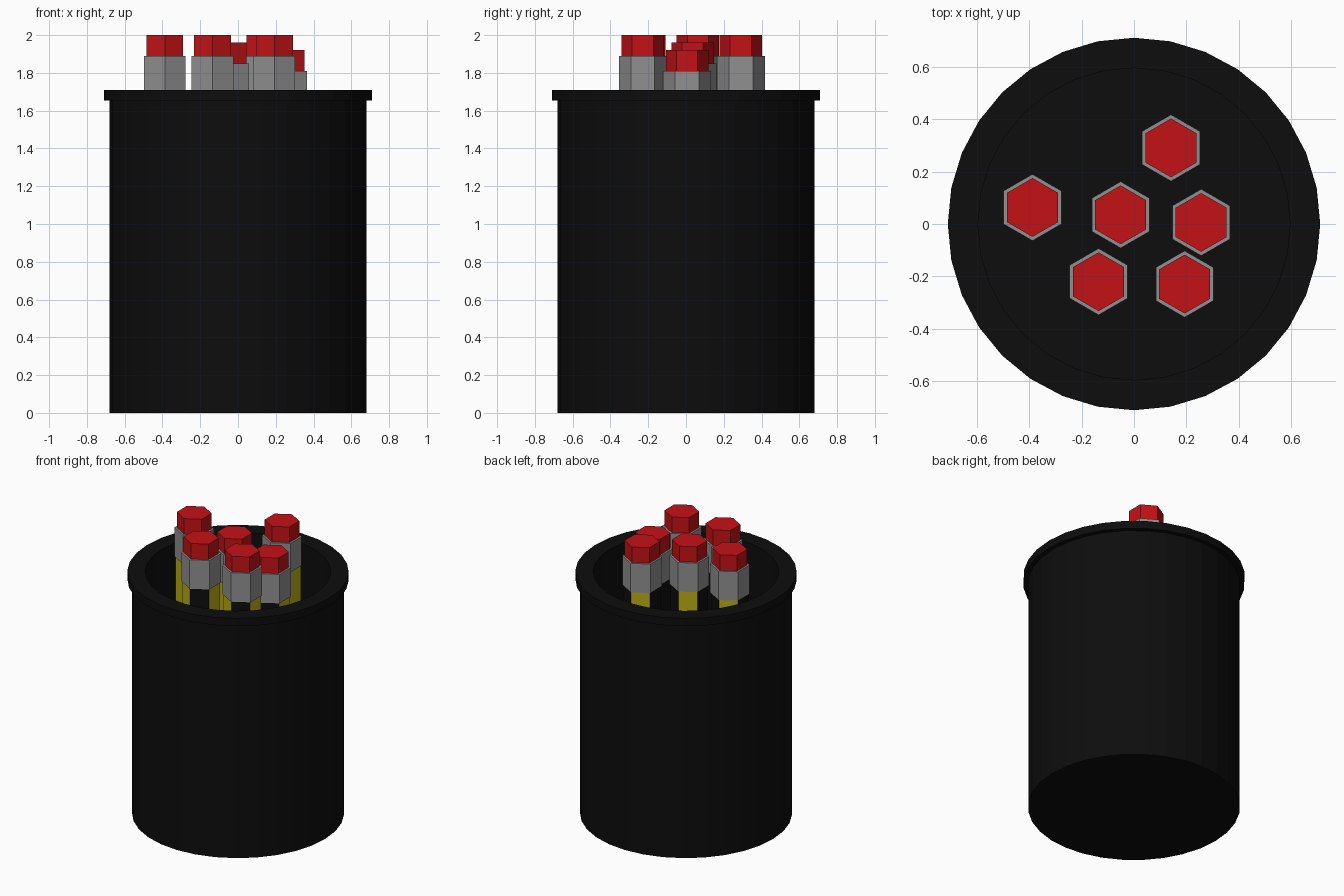
import bpy, bmesh
from math import sin, cos, pi

if "Cube" in bpy.data.objects:
    bpy.data.objects.remove(bpy.data.objects["Cube"])


def material(name, rgb):
    m = bpy.data.materials.new(name)
    m.diffuse_color = (*rgb, 1)
    m.use_nodes = True
    m.node_tree.nodes["Principled BSDF"].inputs["Base Color"].default_value = m.diffuse_color
    return m


BLACK = material("black", (0.004, 0.004, 0.004))
RED = material("red", (0.55, 0.006, 0.008))
METAL = material("metal", (0.28, 0.28, 0.28))
YELLOW = material("yellow", (0.5, 0.42, 0.007))
WOOD = material("wood", (0.6, 0.38, 0.18))


def lathe(name, profile, sides, mats, pick=lambda row, side: 0, loc=(0, 0, 0)):
    """Revolve (radius, z) points; first vertex on +y, flat faces, capped ends."""
    bm = bmesh.new()
    rings = []
    for r, z in profile:
        if r == 0:
            rings.append([bm.verts.new((0, 0, z))] * sides)
        else:
            rings.append([bm.verts.new((r * cos(pi / 2 + 2 * pi * i / sides),
                                        r * sin(pi / 2 + 2 * pi * i / sides), z))
                          for i in range(sides)])
    for row, (a, b) in enumerate(zip(rings, rings[1:])):
        for i in range(sides):
            j = (i + 1) % sides
            vs = list(dict.fromkeys((a[i], a[j], b[j], b[i])))
            bm.faces.new(vs).material_index = pick(row, i)
    for ring in (rings[0], rings[-1]):
        if ring[0] is not ring[1]:
            bm.faces.new(ring)
    bmesh.ops.recalc_face_normals(bm, faces=bm.faces)
    me = bpy.data.meshes.new(name)
    bm.to_mesh(me)
    bm.free()
    for m in mats:
        me.materials.append(m)
    ob = bpy.data.objects.new(name, me)
    ob.location = loc
    bpy.context.collection.objects.link(ob)
    return ob


# Hollow cup with a raised rim
lathe("cup", [(0.68, 0), (0.68, 1.655), (0.71, 1.655), (0.71, 1.71),
              (0.595, 1.71), (0.595, 0.09)], 32, [BLACK])

# Pencils standing tip down: x, y, height of the eraser end
pencils = [(-0.387, 0.063, 2.0), (0.141, 0.29, 2.0), (-0.051, 0.035, 1.96),
           (0.256, 0.006, 1.92), (-0.135, -0.22, 2.0), (0.193, -0.229, 2.0)]
for n, (x, y, top) in enumerate(pencils, 1):
    loc = (x, y, top)
    lathe(f"eraser_{n}", [(0.112, -0.2), (0.112, 0)], 6, [RED], loc=loc)
    lathe(f"ferrule_{n}", [(0.127, -0.315), (0.127, -0.11)], 6, [METAL], loc=loc)
    # Painted shaft: alternating yellow and black sides
    lathe(f"shaft_{n}", [(0.121, -1.5), (0.121, -0.3)], 6, [YELLOW, BLACK],
          lambda row, side: side % 2, loc)
    # Sharpened wood and lead point
    lathe(f"point_{n}", [(0.121, -1.5), (0.035, -1.74), (0, -1.83)], 6,
          [WOOD, BLACK], lambda row, side: row, loc)
